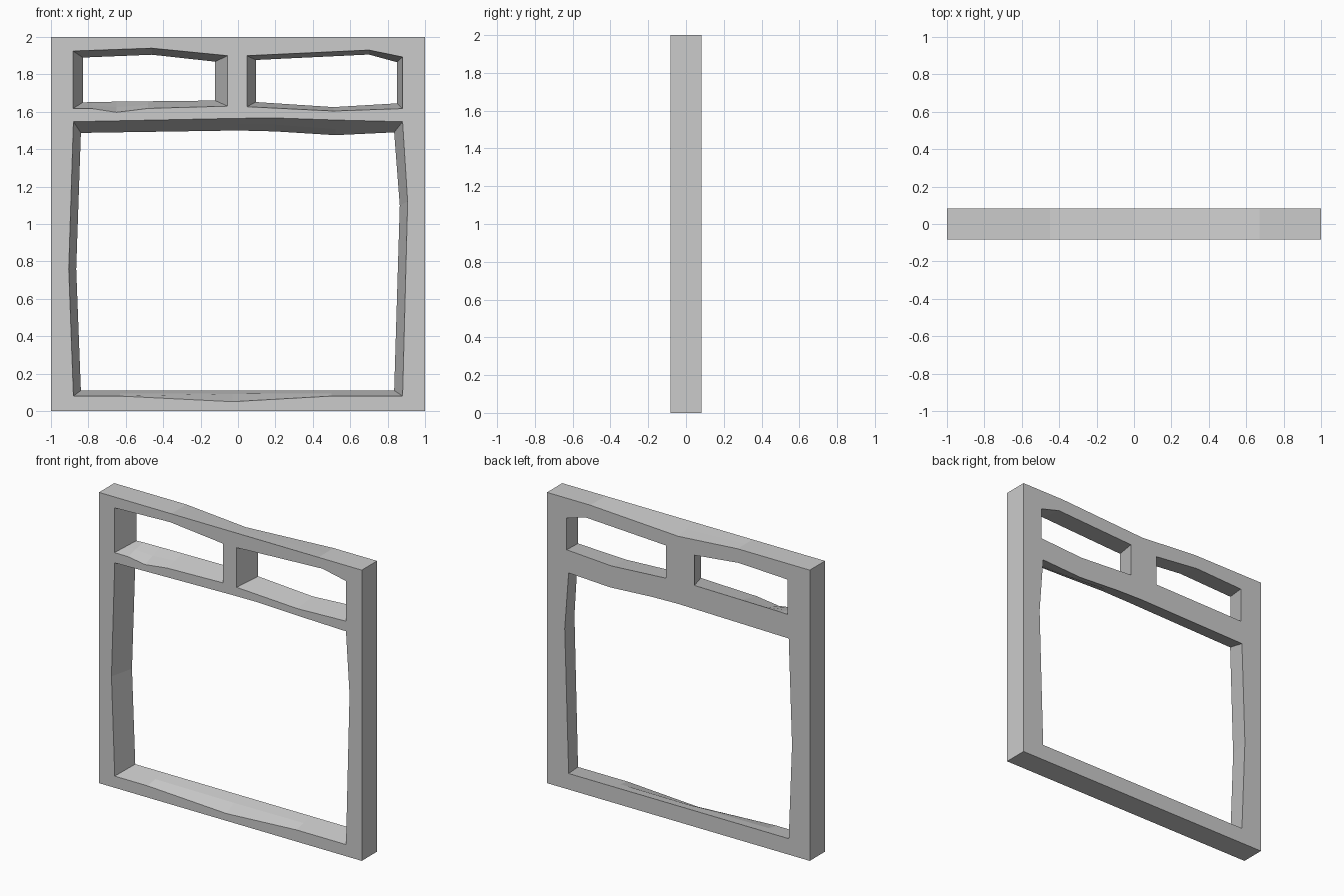
import bpy, bmesh

if "Cube" in bpy.data.objects:
    bpy.data.objects.remove(bpy.data.objects["Cube"])

D = 0.083  # half depth of the frame

# Each outline point: x, z on the front, x, z on the back
outer = [(-1, 0, -1, 0), (1, 0, 1, 0), (1, 2, 1, 2), (.67, 2, .67, 2),
         (0, 2, 0, 1.965), (-.45, 2, -.45, 2), (-1, 2, -1, 2)]

main_opening = [(-.88, .08, -.84, .11), (-.63, .08, -.63, .11), (-.03, .05, -.03, .11),
                (.5, .08, .5, .11), (.88, .08, .835, .11), (.907, 1.12, .865, 1.1),
                (.88, 1.547, .835, 1.49), (.52, 1.556, .52, 1.475), (.2, 1.567, .2, 1.495),
                (0, 1.565, 0, 1.5), (-.88, 1.547, -.84, 1.487), (-.905, .76, -.865, .76)]

left_light = [(-.882, 1.617, -.83, 1.65), (-.78, 1.617, -.78, 1.652), (-.65, 1.597, -.65, 1.654),
              (-.48, 1.618, -.48, 1.656), (-.055, 1.63, -.122, 1.66), (-.055, 1.9, -.122, 1.868),
              (-.46, 1.94, -.46, 1.905), (-.882, 1.925, -.83, 1.89)]

right_light = [(.048, 1.627, .095, 1.652), (.51, 1.604, .51, 1.625), (.88, 1.617, .85, 1.645),
               (.88, 1.893, .85, 1.865), (.70, 1.93, .70, 1.906), (.048, 1.9, .095, 1.877)]

bm = bmesh.new()
front_edges, back_edges = [], []


def wall(points, mid_z=None):
    """Loft one outline from front to back; mid_z overrides middle-loop heights."""
    mid_z = mid_z or {}
    front = [bm.verts.new((p[0], -D, p[1])) for p in points]
    mid = [bm.verts.new(((p[0] + p[2]) / 2, 0, mid_z.get(i, (p[1] + p[3]) / 2)))
           for i, p in enumerate(points)]
    back = [bm.verts.new((p[2], D, p[3])) for p in points]
    n = len(points)
    for a, b in ((front, mid), (mid, back)):
        for i in range(n):
            j = (i + 1) % n
            bm.faces.new((a[i], a[j], b[j], b[i]))
    for i in range(n):
        j = (i + 1) % n
        front_edges.append(bm.edges.get((front[i], front[j])))
        back_edges.append(bm.edges.get((back[i], back[j])))


# Outer sides and the three tapered openings with worn edges
wall(outer)
wall(main_opening, {2: .092, 7: 1.508})
wall(left_light)
wall(right_light)

# Front and back faces around the openings
bmesh.ops.triangle_fill(bm, use_beauty=True, edges=front_edges, normal=(0, -1, 0))
bmesh.ops.triangle_fill(bm, use_beauty=True, edges=back_edges, normal=(0, 1, 0))
bmesh.ops.recalc_face_normals(bm, faces=bm.faces[:])

mesh = bpy.data.meshes.new("window_frame")
bm.to_mesh(mesh)
bm.free()
bpy.context.collection.objects.link(bpy.data.objects.new("window_frame", mesh))
